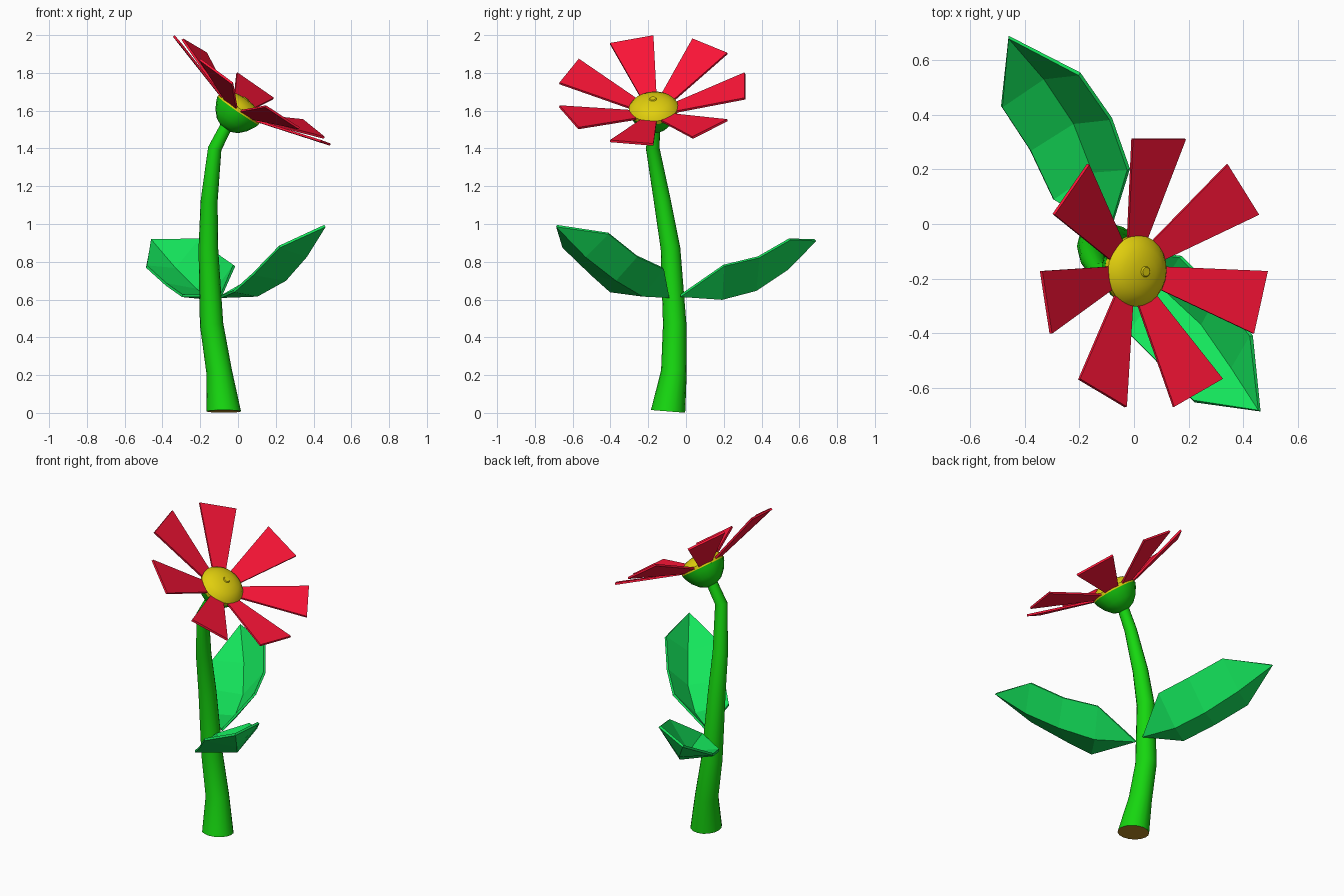
import bpy
from math import cos, sin, tau
from mathutils import Vector, Matrix

if "Cube" in bpy.data.objects:
    bpy.data.objects.remove(bpy.data.objects["Cube"])


def material(name, rgb):
    m = bpy.data.materials.new(name)
    m.diffuse_color = (*rgb, 1)
    m.use_nodes = True
    m.node_tree.nodes["Principled BSDF"].inputs["Base Color"].default_value = m.diffuse_color
    return m


RED = material("petal_red", (0.98, 0.007, 0.038))
YELLOW = material("center_yellow", (0.75, 0.62, 0.004))
GREEN = material("stem_green", (0.008, 0.68, 0.005))
LEAF = material("leaf_green", (0.007, 0.78, 0.105))
BROWN = material("cut_brown", (0.5, 0.27, 0.02))


def make(name, verts, faces, mat, smooth=False, thickness=0):
    me = bpy.data.meshes.new(name)
    me.from_pydata([tuple(v) for v in verts], [], faces)
    me.materials.append(mat)
    ob = bpy.data.objects.new(name, me)
    bpy.context.collection.objects.link(ob)
    if thickness:
        s = ob.modifiers.new("thickness", "SOLIDIFY")
        s.thickness = thickness
        s.offset = 0
    if smooth:
        bpy.ops.object.select_all(action="DESELECT")
        bpy.context.view_layer.objects.active = ob
        ob.select_set(True)
        bpy.ops.object.shade_smooth_by_angle(angle=0.6)
    return ob


def tube(name, rings, n, mat):
    """Skin a list of (center, x axis, y axis, radius) rings and cap both ends."""
    verts = [c + r * (cos(tau * i / n) * u + sin(tau * i / n) * v)
             for c, u, v, r in rings for i in range(n)]
    faces = [(k * n + i, k * n + (i + 1) % n, (k + 1) * n + (i + 1) % n, (k + 1) * n + i)
             for k in range(len(rings) - 1) for i in range(n)]
    faces.append(tuple(reversed(range(n))))
    faces.append(tuple(range(len(verts) - n, len(verts))))
    return make(name, verts, faces, mat, smooth=True)


# Stem: tapering tube along a curved path, with a brown cut at the base
path = [(-0.075, -0.095, 0.008, 0.091), (-0.1, -0.064, 0.22, 0.068), (-0.14, -0.06, 0.47, 0.062),
        (-0.157, -0.082, 0.87, 0.052), (-0.153, -0.125, 1.12, 0.045),
        (-0.123, -0.176, 1.4, 0.036), (-0.05, -0.168, 1.54, 0.032)]
pts = [Vector(p[:3]) for p in path]
rings = []
for k, p in enumerate(pts):
    t = pts[min(k + 1, len(pts) - 1)] - pts[max(k - 1, 0)]
    t = (t if k else Vector((0, 0.08, 1))).normalized()
    u = (Vector((1, 0, 0)) - t * t.x).normalized()
    rings.append((p, u, t.cross(u), path[k][3]))
stem = tube("stem", rings, 16, GREEN)
stem.data.materials.append(BROWN)
stem.data.polygons[-2].material_index = 1

# Flower head frame: tilted towards +x
origin = Vector((0.003, -0.171, 1.605))
ez = Vector((0.569, -0.058, 0.82)).normalized()
ex = (Vector((0, 1, 0)) - ez * ez.y).normalized()
ey = ez.cross(ex)


def head(x, y, z):
    return origin + ex * x + ey * y + ez * z


def lathe(name, profile, n, mat):
    return tube(name, [(origin + ez * h, ex, ey, r) for r, h in profile], n, mat)


# Domed center and the green cup beneath it
lathe("flower_center", [(0.12, -0.006), (0.131, -0.004), (0.131, 0.016), (0.115, 0.037),
                        (0.085, 0.055), (0.05, 0.066), (0.02, 0.069), (0.016, 0.074)], 24, YELLOW)
lathe("flower_cup", [(0.03, -0.122), (0.068, -0.104), (0.102, -0.068),
                     (0.125, -0.026), (0.133, -0.004)], 16, GREEN)

# Seven flat petals, flaring outwards and slightly raised
for i in range(7):
    turn = Matrix.Rotation(tau * i / 7, 3, "Z")
    corners = [(0.09, -0.037, 0), (0.491, -0.118, 0.125), (0.491, 0.118, 0.125), (0.09, 0.037, 0)]
    make(f"petal_{i + 1}", [head(*(turn @ Vector(c))) for c in corners],
         [(0, 1, 2, 3)], RED, thickness=0.012)


# Folded leaves: rows of left edge, midrib, right edge between base and tip
def leaf(name, base, rows, tip):
    verts = [base] + [p for row in rows for p in row] + [tip]
    last = len(verts) - 1
    faces = [(0, 2, 1), (0, 3, 2), (last, last - 3, last - 2), (last, last - 2, last - 1)]
    for k in range(len(rows) - 1):
        for a in (1 + 3 * k, 2 + 3 * k):
            faces.append((a, a + 1, a + 4, a + 3))
    make(name, verts, faces, LEAF, thickness=0.014)


leaf("front_leaf", (-0.09, -0.09, 0.615),
     [((-0.02, -0.4, 0.645), (0.1, -0.23, 0.622), (0.17, -0.12, 0.765)),
      ((0.08, -0.5, 0.735), (0.25, -0.37, 0.705), (0.31, -0.26, 0.83)),
      ((0.22, -0.65, 0.88), (0.36, -0.53, 0.83), (0.43, -0.41, 0.95))],
     (0.46, -0.685, 0.99))
leaf("back_leaf", (-0.09, -0.03, 0.62),
     [((-0.295, 0.09, 0.62), (-0.15, 0.19, 0.605), (-0.02, 0.2, 0.78)),
      ((-0.38, 0.27, 0.68), (-0.22, 0.37, 0.652), (-0.085, 0.385, 0.825)),
      ((-0.485, 0.43, 0.775), (-0.33, 0.535, 0.762), (-0.2, 0.55, 0.92))],
     (-0.46, 0.685, 0.915))
